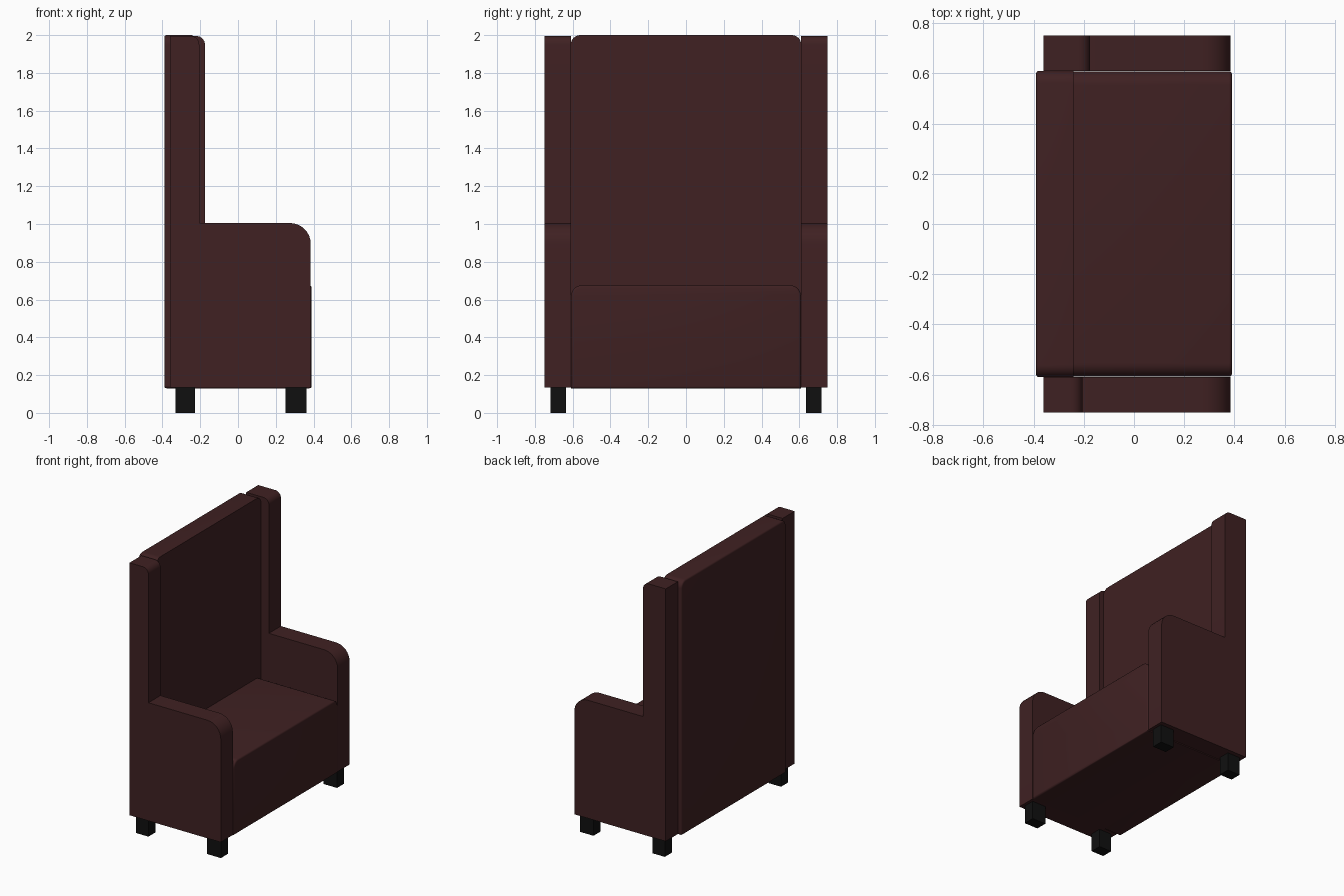
import bpy
import bmesh
import math
from mathutils import Vector

if "Cube" in bpy.data.objects:
    bpy.data.objects.remove(bpy.data.objects["Cube"])


def material(name, rgb):
    m = bpy.data.materials.new(name)
    m.diffuse_color = (*rgb, 1)
    m.use_nodes = True
    m.node_tree.nodes["Principled BSDF"].inputs["Base Color"].default_value = m.diffuse_color
    return m


MAROON = material("maroon upholstery", (0.050, 0.0150, 0.0160))
BLACK = material("black legs", (0.005, 0.005, 0.005))


def rounded(points, steps=8):
    """Turn (u, v, radius) corners into an outline with filleted corners."""
    out = []
    for i, (u, v, r) in enumerate(points):
        p = Vector((u, v))
        if r == 0:
            out.append(p)
            continue
        a = (Vector(points[i - 1][:2]) - p).normalized()
        b = (Vector(points[(i + 1) % len(points)][:2]) - p).normalized()
        centre = p + (a + b) * r
        for k in range(steps + 1):
            t = k / steps * math.pi / 2
            out.append(centre - b * r * math.cos(t) - a * r * math.sin(t))
    return out


def prism(name, outline, axis, lo, hi, mat, rim=0.0, rim_at=None):
    """Extrude an outline along x or y; optionally soften the rim of one end."""
    bm = bmesh.new()

    def place(p, d):
        return (d, p.x, p.y) if axis == 'x' else (p.x, d, p.y)

    face = bm.faces.new([bm.verts.new(place(p, lo)) for p in outline])
    new = bmesh.ops.extrude_face_region(bm, geom=[face])["geom"]
    shift = Vector(place(Vector((0, 0)), hi - lo))
    bmesh.ops.translate(bm, vec=shift,
                        verts=[g for g in new if isinstance(g, bmesh.types.BMVert)])
    if rim:
        k = 0 if axis == 'x' else 1
        edges = [e for e in bm.edges
                 if all(abs(v.co[k] - rim_at) < 1e-5 for v in e.verts)]
        bmesh.ops.bevel(bm, geom=edges, offset=rim, segments=3,
                        profile=0.5, affect='EDGES')
    bmesh.ops.recalc_face_normals(bm, faces=bm.faces)
    me = bpy.data.meshes.new(name)
    bm.to_mesh(me)
    bm.free()
    ob = bpy.data.objects.new(name, me)
    bpy.context.collection.objects.link(ob)
    me.materials.append(mat)
    bpy.context.view_layer.objects.active = ob
    ob.select_set(True)
    bpy.ops.object.shade_smooth_by_angle(angle=math.radians(35))
    ob.select_set(False)
    return ob


# Side panels: tall wing with a lower rounded armrest
for side, s, wing in (("right", -1, -0.205), ("left", 1, -0.175)):
    outline = rounded([(-0.36, 0.135, 0), (0.385, 0.135, 0), (0.385, 1.005, 0.11),
                       (wing, 1.005, 0), (wing, 1.995, 0.045), (-0.36, 1.995, 0)])
    lo, hi = sorted((s * 0.61, s * 0.75))
    prism(side + "_arm_panel", outline, 'y', lo, hi, MAROON)

# High back cushion
back = rounded([(-0.61, 0.13, 0.015), (0.61, 0.13, 0.015),
                (0.61, 2.0, 0.05), (-0.61, 2.0, 0.05)])
prism("backrest", back, 'x', -0.39, -0.24, MAROON, rim=0.012, rim_at=-0.39)

# Seat block with softened top corners
seat = rounded([(-0.608, 0.13, 0), (0.608, 0.13, 0),
                (0.608, 0.675, 0.055), (-0.608, 0.675, 0.055)])
prism("seat", seat, 'x', -0.25, 0.39, MAROON, rim=0.012, rim_at=0.39)

# Square legs under the panels
for end, x0, x1 in (("rear", -0.33, -0.228), ("front", 0.252, 0.363)):
    for side, s in (("right", -1), ("left", 1)):
        lo, hi = sorted((s * 0.635, s * 0.718))
        outline = rounded([(x0, 0, 0), (x1, 0, 0), (x1, 0.137, 0), (x0, 0.137, 0)])
        prism(f"{end}_{side}_leg", outline, 'y', lo, hi, BLACK)
